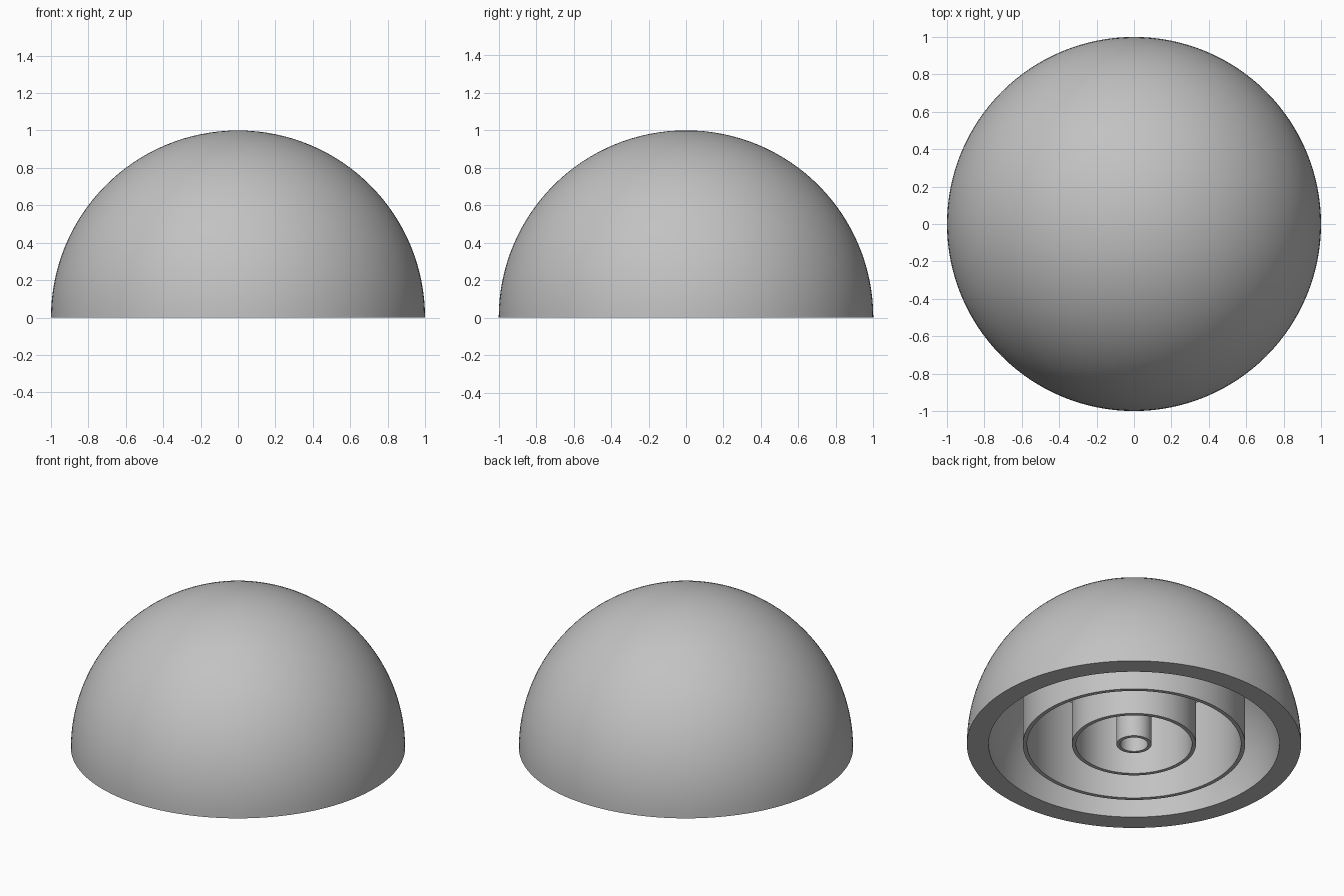
import bpy, bmesh, math

cube = bpy.data.objects.get("Cube")
if cube:
    bpy.data.objects.remove(cube)

OUTER, INNER = 1.0, 0.87
SEGMENTS, ARC_STEPS = 128, 32

grey = bpy.data.materials.new("plain_grey")
grey.use_nodes = True
colour = (0.54, 0.54, 0.54, 1)
grey.diffuse_color = colour
grey.node_tree.nodes["Principled BSDF"].inputs["Base Color"].default_value = colour


def arc(radius):
    """Quarter circle profile from the rim up to the pole."""
    angles = [math.pi / 2 * i / ARC_STEPS for i in range(ARC_STEPS + 1)]
    return [(radius * math.cos(a), radius * math.sin(a)) for a in angles]


def revolve(name, profile, closed):
    """Spin an (r, z) profile around the z axis."""
    bm = bmesh.new()
    verts = [bm.verts.new((r, 0, z)) for r, z in profile]
    edges = [bm.edges.new(pair) for pair in zip(verts, verts[1:])]
    if closed:
        edges.append(bm.edges.new((verts[-1], verts[0])))
    bmesh.ops.spin(bm, geom=verts + edges, cent=(0, 0, 0), axis=(0, 0, 1),
                   angle=math.tau, steps=SEGMENTS, use_merge=True)
    bmesh.ops.remove_doubles(bm, verts=bm.verts, dist=1e-5)
    bmesh.ops.recalc_face_normals(bm, faces=bm.faces)
    mesh = bpy.data.meshes.new(name)
    bm.to_mesh(mesh)
    bm.free()
    mesh.materials.append(grey)
    obj = bpy.data.objects.new(name, mesh)
    bpy.context.collection.objects.link(obj)
    bpy.ops.object.select_all(action='DESELECT')
    obj.select_set(True)
    bpy.context.view_layer.objects.active = obj
    bpy.ops.object.shade_smooth_by_angle(angle=math.radians(30))
    return obj


# Thick hollow dome: inner surface, flat rim and outer surface
shell = revolve("dome_shell", arc(INNER)[::-1] + arc(OUTER), False)

# The two poles face away from each other, so check the outside points up
top = max(shell.data.polygons, key=lambda p: p.center.z)
if top.normal.z < 0:
    shell.data.flip_normals()


def ceiling(r):
    """Height just inside the dome wall above radius r."""
    return math.sqrt(INNER ** 2 - r ** 2) + 0.02


# Concentric tubes hanging from the dome down to the rim plane
for name, r_in, r_out in (("inner_tube", 0.083, 0.105),
                          ("middle_tube", 0.347, 0.371),
                          ("outer_tube", 0.64, 0.665)):
    revolve(name, [(r_in, 0), (r_out, 0), (r_out, ceiling(r_out)),
                   (r_in, ceiling(r_in))], True)
